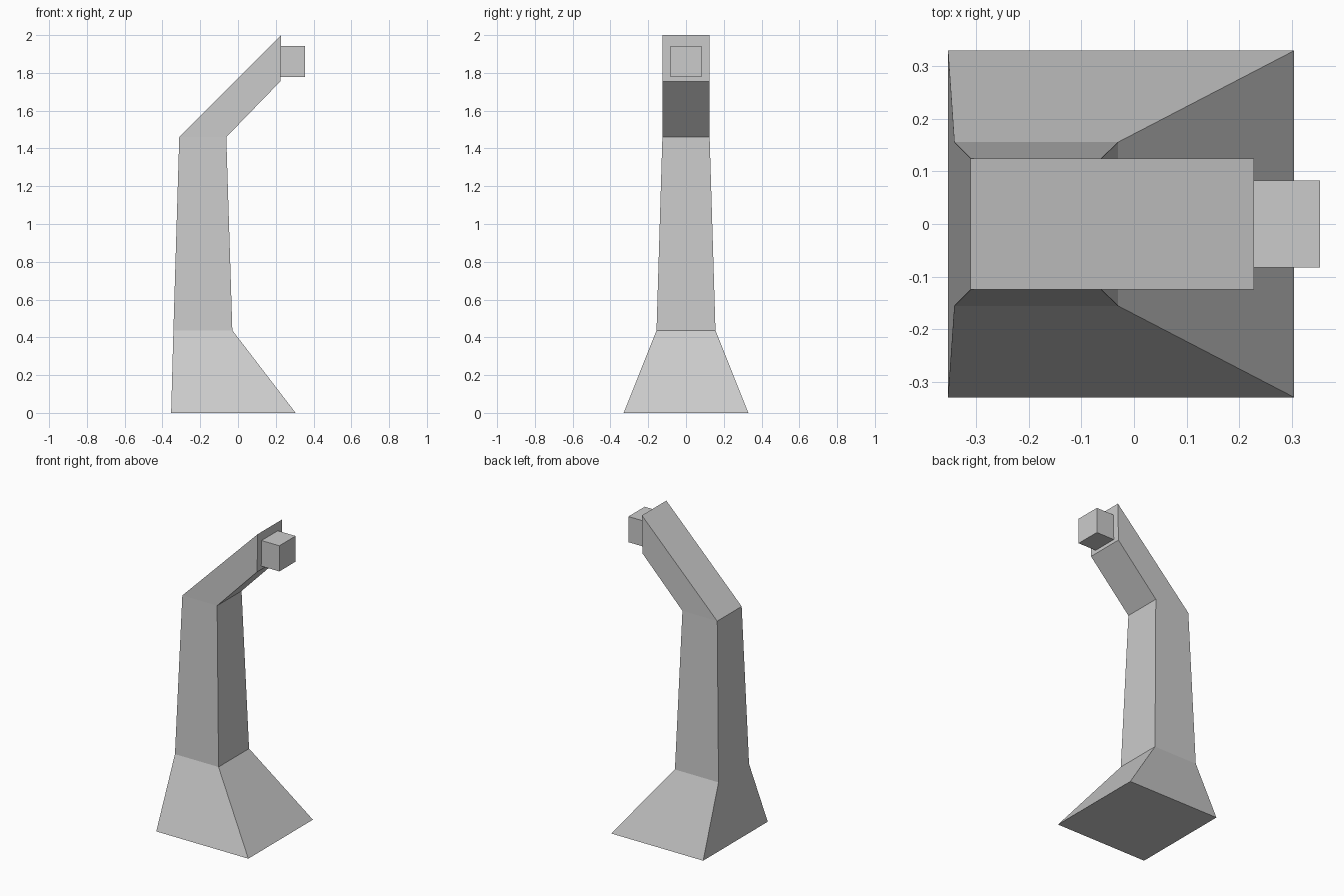
import bpy, bmesh

if "Cube" in bpy.data.objects:
    bpy.data.objects.remove(bpy.data.objects["Cube"])


def loft(name, sections):
    """Skin rectangular sections: ((x, z) back edge, (x, z) front edge, half width)."""
    bm = bmesh.new()
    rings = []
    for (xa, za), (xb, zb), w in sections:
        corners = ((xa, -w, za), (xb, -w, zb), (xb, w, zb), (xa, w, za))
        rings.append([bm.verts.new(c) for c in corners])
    for r, s in zip(rings, rings[1:]):
        for i in range(4):
            j = (i + 1) % 4
            bm.faces.new((r[i], r[j], s[j], s[i]))
    bm.faces.new(rings[0][::-1])
    bm.faces.new(rings[-1])
    bmesh.ops.recalc_face_normals(bm, faces=bm.faces)
    mesh = bpy.data.meshes.new(name)
    bm.to_mesh(mesh)
    bm.free()
    obj = bpy.data.objects.new(name, mesh)
    bpy.context.collection.objects.link(obj)
    return obj


# Flared foot, tapering post and leaning arm in one skin
loft("post", [
    ((-0.354, 0.0), (0.305, 0.0), 0.33),
    ((-0.342, 0.437), (-0.03, 0.437), 0.156),
    ((-0.311, 1.46), (-0.062, 1.46), 0.125),
    ((0.228, 2.0), (0.224, 1.755), 0.125),
])

# Small block on the end of the arm
loft("end_block", [
    ((0.222, 1.943), (0.222, 1.777), 0.083),
    ((0.354, 1.943), (0.354, 1.777), 0.083),
])
